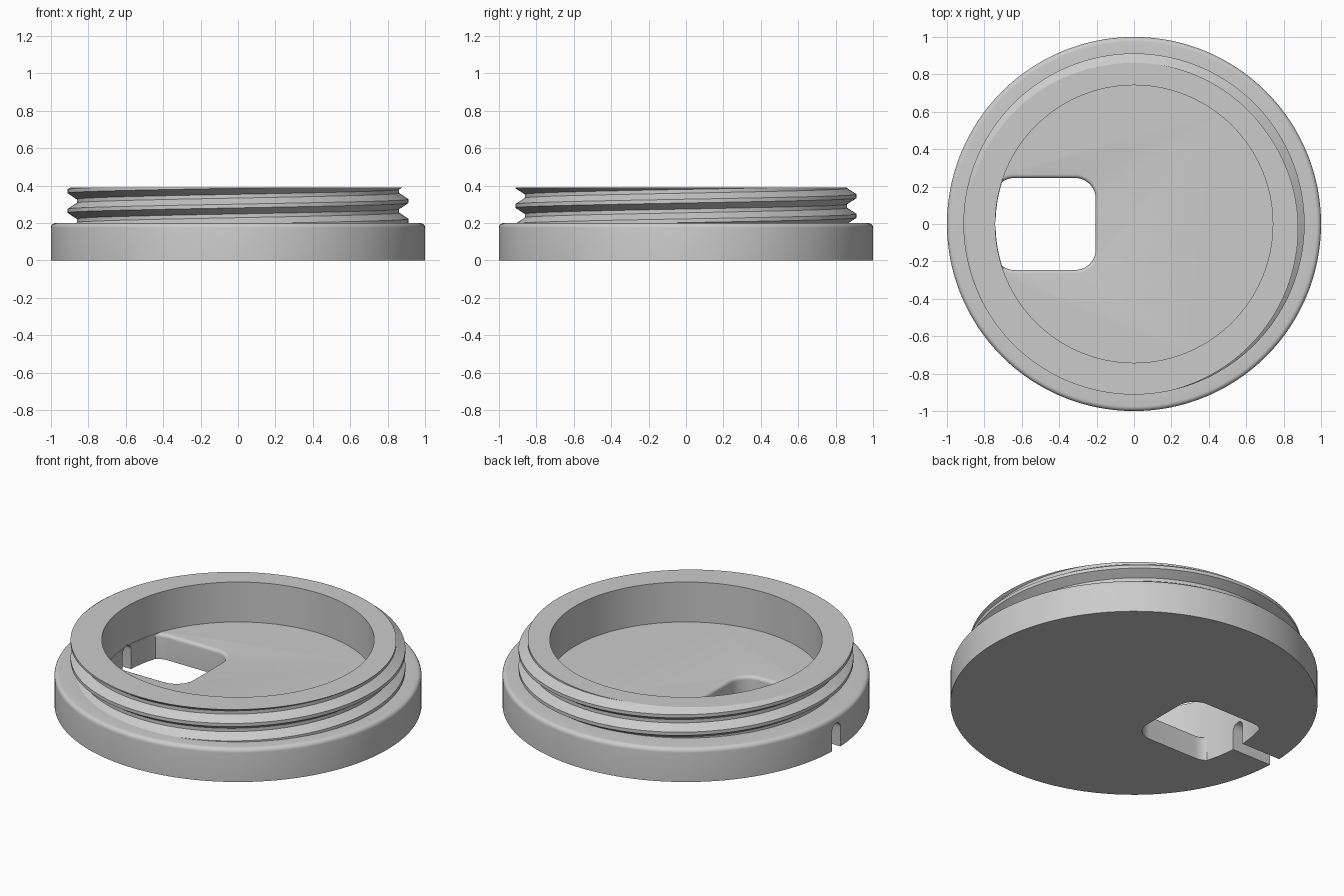
import bpy, bmesh
from math import sin, cos, pi, hypot

cube = bpy.data.objects.get("Cube")
if cube:
    bpy.data.objects.remove(cube, do_unlink=True)

SEGMENTS = 192
TOP, SHOULDER, FLOOR = 0.39, 0.2, 0.15
INNER = 0.742
ROOT, CREST, PITCH = 0.862, 0.912, 0.105
FIRST_CREST = 0.2125

grey = bpy.data.materials.new("plain grey")
grey.use_nodes = True
grey.diffuse_color = (0.6, 0.6, 0.6, 1)
grey.node_tree.nodes["Principled BSDF"].inputs["Base Color"].default_value = (0.6, 0.6, 0.6, 1)


def make_object(name, bm):
    bmesh.ops.recalc_face_normals(bm, faces=bm.faces[:])
    mesh = bpy.data.meshes.new(name)
    bm.to_mesh(mesh)
    bm.free()
    mesh.materials.append(grey)
    obj = bpy.data.objects.new(name, mesh)
    bpy.context.collection.objects.link(obj)
    return obj


def skin(bm, rings, closed):
    """Quads between neighbouring rings of points."""
    rows = [[bm.verts.new(p) for p in ring] for ring in rings]
    for a, b in zip(rows, rows[1:]):
        n = len(a)
        for i in range(n if closed else n - 1):
            j = (i + 1) % n
            bm.faces.new((a[i], a[j], b[j], b[i]))
    return rows


def thread_radius(z, turn):
    """Trapezoid thread with a flat crest and a flat root."""
    d = (z - FIRST_CREST - turn * PITCH) % PITCH
    d = min(d, PITCH - d)
    t = (d - 0.01) / (PITCH / 2 - 0.02)
    return CREST + (ROOT - CREST) * min(max(t, 0), 1)


# Lid body: one profile per angle, with the thread rows climbing a helix
def lid_column(index):
    turn = index / SEGMENTS
    profile = [(INNER, FLOOR), (INNER, TOP)]
    for n in range(3, -4, -1):
        for offset in (0.01, -0.01, 0.01 - PITCH / 2, -0.01 - PITCH / 2):
            z = FIRST_CREST + (n + turn) * PITCH + offset
            z = min(max(z, SHOULDER), TOP)
            profile.append((thread_radius(z, turn), z))
    fillet = 0.025
    for k in range(6):
        a = pi / 2 * k / 5
        profile.append((1 - fillet + fillet * sin(a), SHOULDER - fillet + fillet * cos(a)))
    profile.append((1, 0))
    angle = 2 * pi * (index % SEGMENTS) / SEGMENTS
    return [(r * cos(angle), r * sin(angle), z) for r, z in profile]


bm = bmesh.new()
skin(bm, [lid_column(i) for i in range(SEGMENTS + 1)], False)
bmesh.ops.remove_doubles(bm, verts=bm.verts[:], dist=0.00002)
bmesh.ops.holes_fill(bm, edges=[e for e in bm.edges if e.is_boundary], sides=0)
lid = make_object("threaded_lid", bm)


# Drinking hole: rounded rectangle whose outer side follows the inner wall
def hole_outline(z, grow):
    left, right, half, radius = -0.75 - grow, -0.205 + grow, 0.246 + grow, 0.11 + grow
    points = []
    for cx, cy, start in ((right - radius, half - radius, 0), (left + radius, half - radius, 1),
                          (left + radius, radius - half, 2), (right - radius, radius - half, 3)):
        for k in range(13):
            a = pi / 2 * (start + k / 12)
            points.append((cx + radius * cos(a), cy + radius * sin(a)))
        if start == 1:
            y0 = half - radius
            points += [(left, y0 * (1 - k / 6)) for k in range(1, 12)]
    ring = []
    for x, y in points:
        s = min(1, (INNER - 0.002) / hypot(x, y))
        ring.append((x * s, y * s, z))
    return ring


def make_cutter(name, rings):
    bm = bmesh.new()
    rows = skin(bm, rings, True)
    bm.faces.new(rows[0])
    bm.faces.new(rows[-1])
    bmesh.ops.remove_doubles(bm, verts=bm.verts[:], dist=0.00001)
    obj = make_object(name, bm)
    obj.hide_render = True
    return obj


ease = 0.02
levels = [(-0.1, 0)]
for k in range(6):
    a = pi / 2 * k / 5
    levels.append((FLOOR - ease + ease * sin(a), ease * (1 - cos(a))))
levels.append((FLOOR + 0.04, ease))
hole_cutter = make_cutter("hole_cutter", [hole_outline(z, g) for z, g in levels])

# Vent slot: arched channel from the hole out through the rim
arch = [(-0.04, -0.1)] + [(-0.04 * cos(pi * k / 12), 0.115 + 0.04 * sin(pi * k / 12))
                          for k in range(13)] + [(0.04, -0.1)]
slot_cutter = make_cutter("slot_cutter", [[(x, y, z) for y, z in arch] for x in (-1.1, -0.6)])

bpy.context.view_layer.objects.active = lid
for cutter in (hole_cutter, slot_cutter):
    cut = lid.modifiers.new(cutter.name, "BOOLEAN")
    cut.operation = "DIFFERENCE"
    cut.solver = "EXACT"
    cut.object = cutter
    bpy.ops.object.modifier_apply(modifier=cut.name)
    bpy.data.objects.remove(cutter, do_unlink=True)

# Smooth round walls, crisp edges
bpy.ops.object.select_all(action="DESELECT")
lid.select_set(True)
bpy.ops.object.shade_smooth_by_angle(angle=pi / 6)
